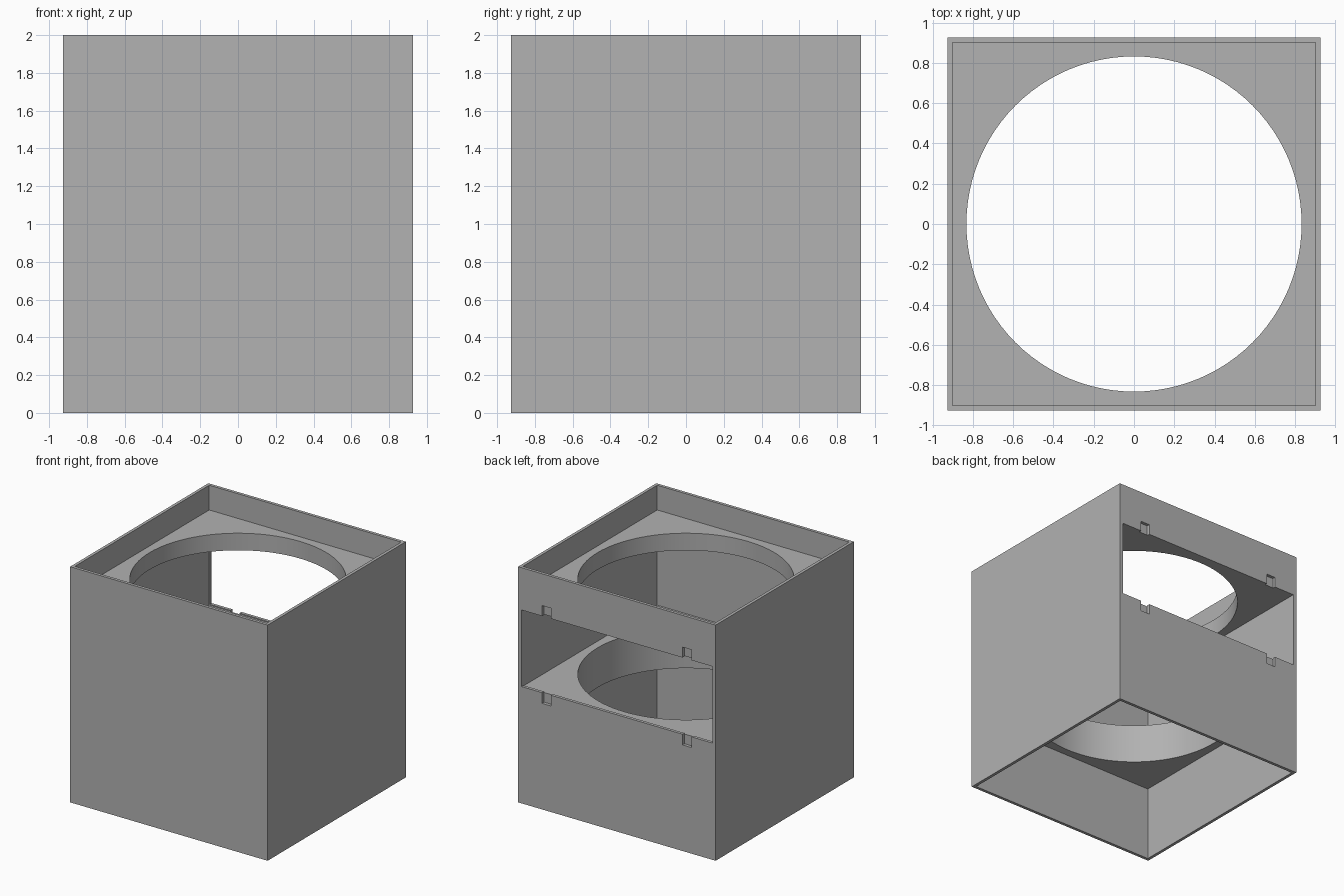
import bpy
import math

if "Cube" in bpy.data.objects:
    bpy.data.objects.remove(bpy.data.objects["Cube"])

HALF = 0.927      # outer half width
INNER = 0.901     # inner half width
RADIUS = 0.832    # round bore

grey = bpy.data.materials.new("plain grey")
grey.diffuse_color = (0.445, 0.445, 0.445, 1)
grey.use_nodes = True
grey.node_tree.nodes["Principled BSDF"].inputs["Base Color"].default_value = grey.diffuse_color


def box(name, x0, x1, y0, y1, z0, z1):
    bpy.ops.mesh.primitive_cube_add(size=1, location=((x0 + x1) / 2, (y0 + y1) / 2, (z0 + z1) / 2))
    ob = bpy.context.object
    ob.name = name
    ob.scale = (x1 - x0, y1 - y0, z1 - z0)
    bpy.ops.object.transform_apply(location=True, rotation=False, scale=True)
    return ob


def cut(target, cutter):
    cutter.hide_render = True
    mod = target.modifiers.new(cutter.name, 'BOOLEAN')
    mod.operation = 'DIFFERENCE'
    mod.solver = 'EXACT'
    mod.object = cutter
    bpy.context.view_layer.objects.active = target
    bpy.ops.object.modifier_apply(modifier=mod.name)
    bpy.data.objects.remove(cutter, do_unlink=True)


# Square housing
housing = box("housing", -HALF, HALF, -HALF, HALF, 0, 2)
housing.data.materials.append(grey)

# Bottom, middle and top chambers, leaving two thick shelves between them
for name, z0, z1 in (("bottom_chamber", -0.2, 0.645),
                     ("middle_chamber", 0.982, 1.645),
                     ("top_chamber", 1.79, 2.2)):
    cut(housing, box(name, -INNER, INNER, -INNER, INNER, z0, z1))

# Round bore through both shelves
bpy.ops.mesh.primitive_cylinder_add(vertices=96, radius=RADIUS, depth=3, location=(0, 0, 1))
bore = bpy.context.object
bore.name = "bore"
cut(housing, bore)

# Rear access opening
cut(housing, box("rear_opening", -0.896, 0.896, 0.85, 1.1, 0.991, 1.641))

# Clip notches above and below the opening
for x in (-0.66, 0.66):
    for z0, z1 in ((0.90, 1.1), (1.55, 1.73)):
        cut(housing, box("clip_notch", x - 0.043, x + 0.043, 0.9, 1.1, z0, z1))

# Smooth bore, sharp box edges
bpy.ops.object.select_all(action='DESELECT')
housing.select_set(True)
bpy.context.view_layer.objects.active = housing
bpy.ops.object.shade_smooth_by_angle(angle=math.radians(30))
